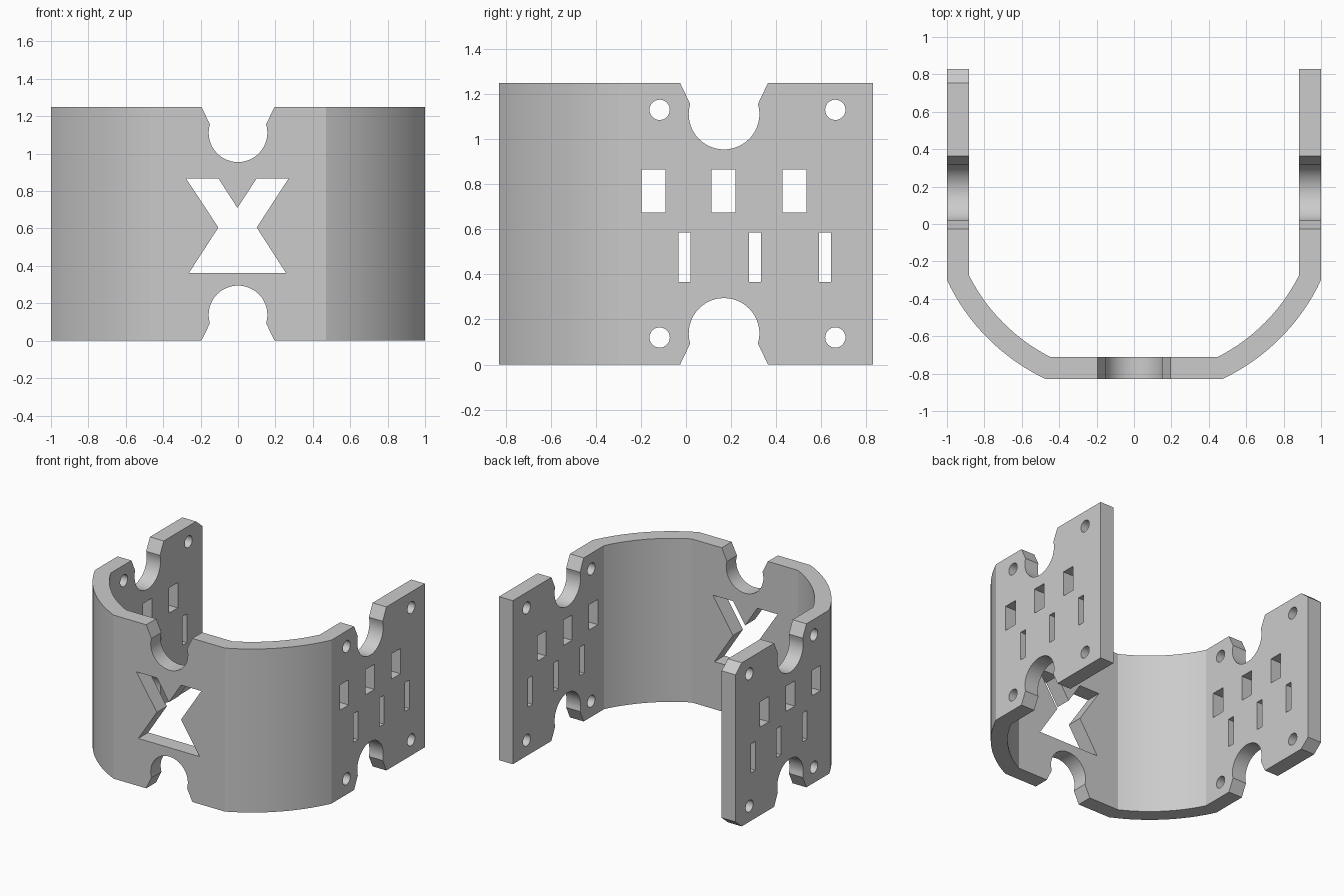
import bpy, bmesh, math
from mathutils import Vector

if "Cube" in bpy.data.objects:
    bpy.data.objects.remove(bpy.data.objects["Cube"])

H = 1.25            # bracket height
CY = 0.17           # shared centre of the corner arcs and side notches


def prism(bm, base, offset):
    """Closed prism from a planar outline swept by offset."""
    offset = Vector(offset)
    a = [bm.verts.new(p) for p in base]
    b = [bm.verts.new(Vector(p) + offset) for p in base]
    bm.faces.new(a)
    bm.faces.new(b[::-1])
    n = len(a)
    for i in range(n):
        j = (i + 1) % n
        bm.faces.new((a[j], a[i], b[i], b[j]))


def make_object(name, bm):
    bmesh.ops.recalc_face_normals(bm, faces=bm.faces)
    mesh = bpy.data.meshes.new(name)
    bm.to_mesh(mesh)
    bm.free()
    obj = bpy.data.objects.new(name, mesh)
    bpy.context.collection.objects.link(obj)
    return obj


def half_wall(r, x_side, y_front, steps=16):
    """Right half of a wall outline: back end, corner arc, flat front."""
    a0 = -math.acos(x_side / r)
    a1 = math.asin((y_front - CY) / r)
    arc = [(r * math.cos(a0 + (a1 - a0) * i / steps),
            CY + r * math.sin(a0 + (a1 - a0) * i / steps)) for i in range(steps + 1)]
    return [(x_side, 0.83)] + arc


def full_wall(*args):
    right = half_wall(*args)
    return right + [(-x, y) for x, y in reversed(right)]


# Bent band
bm = bmesh.new()
outline = full_wall(1.105, 1.0, -0.83) + full_wall(0.988, 0.883, -0.71)[::-1]
prism(bm, [(x, y, 0) for x, y in outline], (0, 0, H))
bracket = make_object("bracket_band", bm)

# All openings, gathered in one cutter
cut = bmesh.new()


def cut_sides(points, x0=-1.2, length=2.4):
    prism(cut, [(x0, y, z) for y, z in points], (length, 0, 0))


def cut_front(points):
    prism(cut, [(x, -1.0, z) for x, z in points], (0, 0.5, 0))


def circle(cy, cz, r, n=32):
    return [(cy + r * math.cos(2 * math.pi * i / n),
             cz + r * math.sin(2 * math.pi * i / n)) for i in range(n)]


def rect(u0, u1, z0, z1):
    return [(u0, z0), (u1, z0), (u1, z1), (u0, z1)]


def notch(c, top, r=0.157, n=28):
    """Keyhole notch: flared mouth leading to a round pocket."""
    a0 = math.asin(0.045 / r)
    pts = [(-0.239, H + 0.1), (-0.195, H)]
    for i in range(n + 1):
        a = math.pi - a0 + (math.pi + 2 * a0) * i / n
        pts.append((r * math.cos(a), 1.112 + r * math.sin(a)))
    pts += [(0.195, H), (0.239, H + 0.1)]
    return [(c + u, z if top else H - z) for u, z in pts]


for top in (True, False):
    cut_sides(notch(0.169, top))
    cut_front(notch(0.0, top))

# Screw holes
for y in (-0.117, 0.663):
    for z in (0.12, 1.131):
        cut_sides(circle(y, z, 0.045))

# Windows and slots
for y in (-0.144, 0.167, 0.481):
    cut_sides(rect(y - 0.053, y + 0.053, 0.674, 0.867))
for y in (-0.006, 0.307, 0.617):
    cut_sides(rect(y - 0.027, y + 0.027, 0.366, 0.586))

# Front emblem-shaped opening
cut_front([(-0.278, 0.868), (-0.105, 0.868), (-0.003, 0.71), (0.1, 0.868),
           (0.271, 0.868), (0.1, 0.605), (0.256, 0.363), (-0.262, 0.363),
           (-0.105, 0.605)])

# Clipped back corners of the left wall
for top in (True, False):
    tri = [(0.755, H), (0.83, H - 0.063), (0.93, H - 0.147), (0.93, H + 0.1),
           (0.636, H + 0.1)]
    cut_sides([(y, z if top else H - z) for y, z in tri], -1.2, 0.7)

cutter = make_object("opening_cutter", cut)
cutter.hide_render = True

mod = bracket.modifiers.new("openings", 'BOOLEAN')
mod.operation = 'DIFFERENCE'
mod.solver = 'EXACT'
mod.object = cutter
bpy.context.view_layer.objects.active = bracket
bracket.select_set(True)
bpy.ops.object.modifier_apply(modifier=mod.name)
bpy.data.objects.remove(cutter)

# Finish
grey = bpy.data.materials.new("light grey")
grey.diffuse_color = (0.6, 0.6, 0.6, 1)
grey.use_nodes = True
grey.node_tree.nodes["Principled BSDF"].inputs["Base Color"].default_value = grey.diffuse_color
bracket.data.materials.clear()
bracket.data.materials.append(grey)
bpy.ops.object.shade_smooth_by_angle(angle=math.radians(20))
